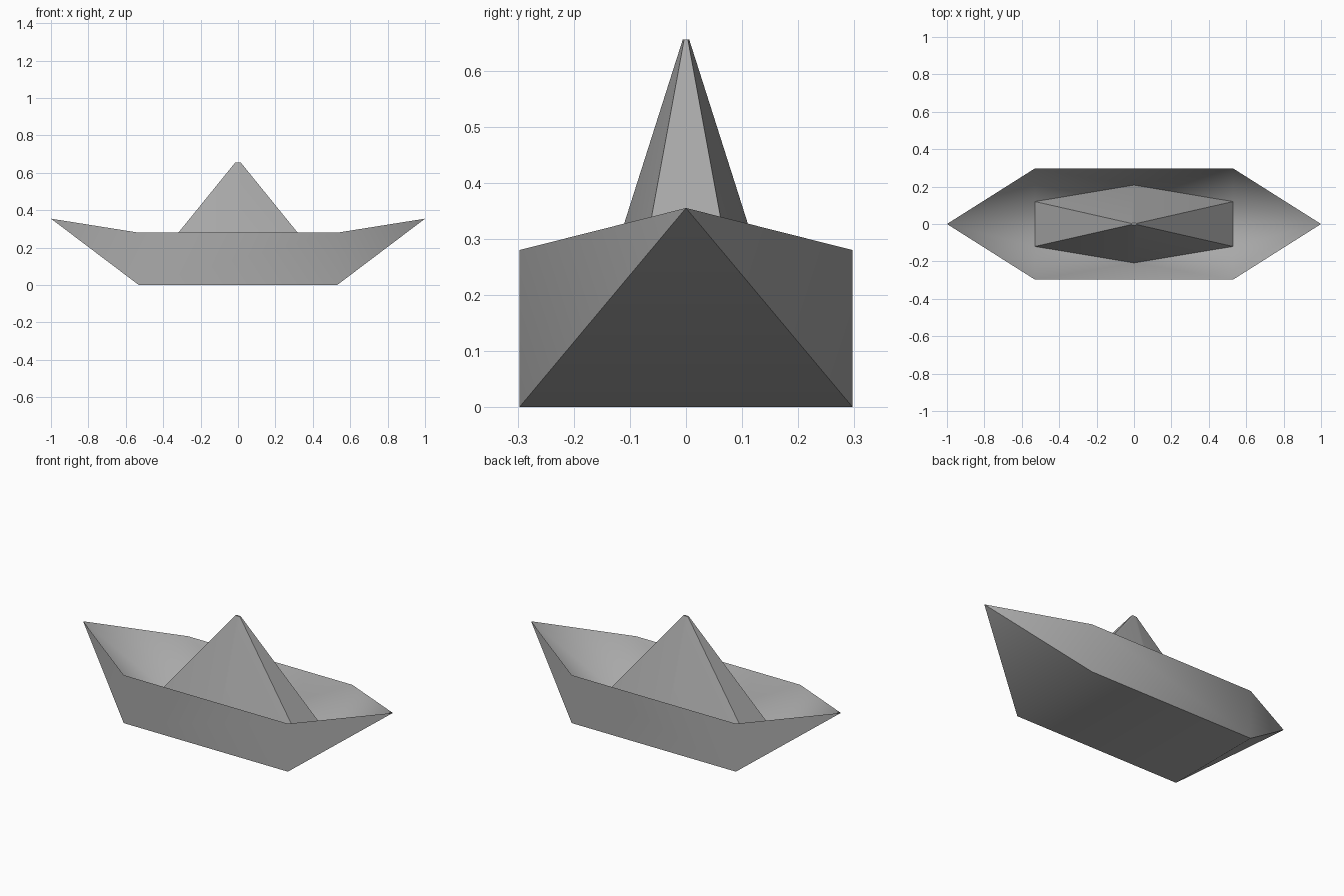
import bpy, bmesh, math
from mathutils import Vector

cube = bpy.data.objects.get("Cube")
if cube:
    bpy.data.objects.remove(cube)

# Main dimensions
HALF_FLAT, HALF_BEAM = 0.53, 0.297
RIM_Z, TIP_Z, PEAK_Z, FLOOR_Z = 0.28, 0.355, 0.655, 0.02

paper = bpy.data.materials.new("grey paper")
paper.use_nodes = True
COLOUR = (0.4, 0.4, 0.4, 1)
paper.diffuse_color = COLOUR
paper.node_tree.nodes["Principled BSDF"].inputs["Base Color"].default_value = COLOUR


def build(name, faces):
    """Make a folded-paper object from faces given as lists of points."""
    bm = bmesh.new()
    for points in faces:
        bm.faces.new([bm.verts.new(p) for p in points])
    bmesh.ops.remove_doubles(bm, verts=bm.verts, dist=0.0005)
    bmesh.ops.recalc_face_normals(bm, faces=bm.faces)
    mesh = bpy.data.meshes.new(name)
    bm.to_mesh(mesh)
    bm.free()
    mesh.materials.append(paper)
    obj = bpy.data.objects.new(name, mesh)
    bpy.context.collection.objects.link(obj)
    bpy.ops.object.select_all(action='DESELECT')
    obj.select_set(True)
    bpy.context.view_layer.objects.active = obj
    bpy.ops.object.shade_smooth_by_angle(angle=math.radians(50))
    return obj


def corner(sx, sy, y, z):
    return Vector((sx * HALF_FLAT, sy * y, z))


def tip(sx):
    return Vector((sx, 0, TIP_Z))


# Hexagonal foot shared by the sail and the inner folds
foot = [corner(-1, -1, 0.12, FLOOR_Z), Vector((0, -0.208, FLOOR_Z)),
        corner(1, -1, 0.12, FLOOR_Z), corner(1, 1, 0.12, FLOOR_Z),
        Vector((0, 0.208, FLOOR_Z)), corner(-1, 1, 0.12, FLOOR_Z)]

# Hull: flat bottom, long sides, pointed ends, sloping inner folds
hull = [[corner(sx, sy, HALF_BEAM, 0) for sx, sy in ((-1, -1), (1, -1), (1, 1), (-1, 1))]]
for sy in (-1, 1):
    low = {sx: corner(sx, sy, HALF_BEAM, 0) for sx in (-1, 1)}
    rim = {sx: corner(sx, sy, HALF_BEAM, RIM_Z) for sx in (-1, 1)}
    inner = {sx: corner(sx, sy, 0.12, FLOOR_Z) for sx in (-1, 1)}
    middle = Vector((0, sy * 0.208, FLOOR_Z))
    hull.append([low[-1], low[1], rim[1], rim[-1]])
    hull.append([rim[-1], rim[1], middle])
    for sx in (-1, 1):
        hull.append([low[sx], tip(sx), rim[sx]])
        hull.append([rim[sx], tip(sx), inner[sx]])
        hull.append([rim[sx], inner[sx], middle])
for sx in (-1, 1):
    hull.append([corner(sx, -1, HALF_BEAM, 0), corner(sx, 1, HALF_BEAM, 0), tip(sx)])
    hull.append([corner(sx, -1, 0.12, FLOOR_Z), tip(sx), corner(sx, 1, 0.12, FLOOR_Z)])
hull.append(foot)
build("hull", hull)

# Sail: six-sided peak narrowing to a tiny flat top
peak = [Vector((p.x * 0.028, p.y * 0.028, PEAK_Z)) for p in foot]
sail = [peak]
for i in range(len(foot)):
    j = (i + 1) % len(foot)
    sail.append([foot[i], foot[j], peak[j], peak[i]])
build("sail", sail)
